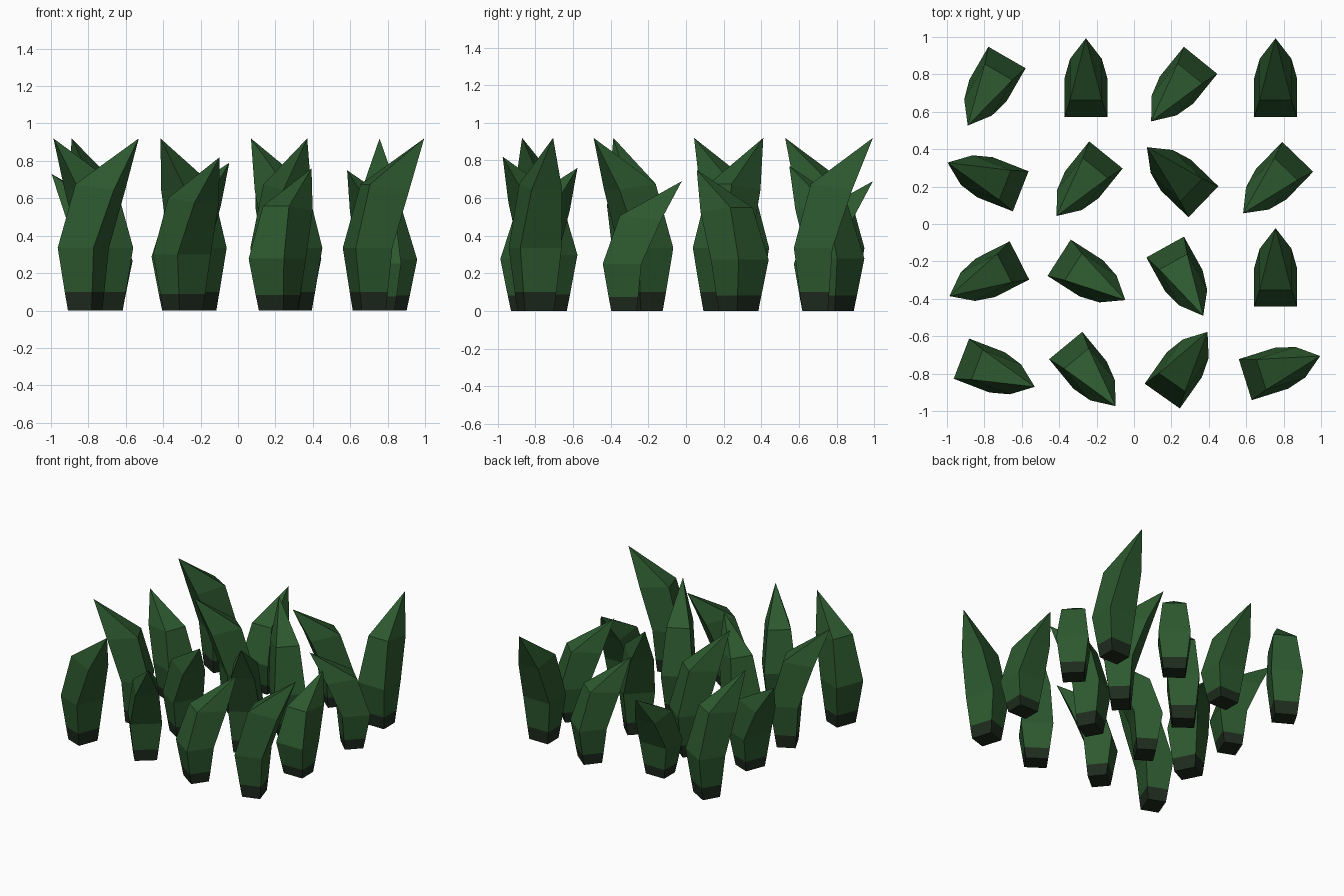
import bpy, bmesh, math

if "Cube" in bpy.data.objects:
    bpy.data.objects.remove(bpy.data.objects["Cube"])

TALL = 0.92   # full blade height
PIVOT = 0.17  # distance from the back bulge to the blade's turning point


def material(name, rgb):
    m = bpy.data.materials.new(name)
    m.diffuse_color = (*rgb, 1)
    m.use_nodes = True
    m.node_tree.nodes["Principled BSDF"].inputs["Base Color"].default_value = m.diffuse_color
    return m


leaf_green = material("leaf green", (0.026, 0.100, 0.028))
root_dark = material("dark root green", (0.013, 0.024, 0.013))

# Blade sections: back u, back z, inner u, inner z, half width
SECTIONS = [
    (0.045, 0.00, 0.180, 0.00, 0.080),
    (0.031, 0.10, 0.188, 0.10, 0.091),
    (0.000, 0.335, 0.205, 0.335, 0.115),
    (0.090, 0.675, 0.310, 0.645, 0.085),
]
TIP = (0.42, TALL)


def blade_mesh():
    bm = bmesh.new()
    rings = []
    for ub, zb, ui, zi, w in SECTIONS:
        corners = [(ub, -w, zb), (ui, -w, zi), (ui, w, zi), (ub, w, zb)]
        rings.append([bm.verts.new((u - PIVOT, v, z)) for u, v, z in corners])
    bm.faces.new(rings[0][::-1])
    for lo, hi in zip(rings, rings[1:]):
        for i in range(4):
            j = (i + 1) % 4
            bm.faces.new((lo[i], lo[j], hi[j], hi[i]))
    tip = bm.verts.new((TIP[0] - PIVOT, 0, TIP[1]))
    for i in range(4):
        bm.faces.new((rings[-1][i], rings[-1][(i + 1) % 4], tip))
    bmesh.ops.recalc_face_normals(bm, faces=bm.faces)
    # dark band at the foot
    for f in bm.faces:
        f.material_index = 1 if f.calc_center_median().z < 0.09 else 0
    me = bpy.data.meshes.new("blade")
    bm.to_mesh(me)
    bm.free()
    me.materials.append(leaf_green)
    me.materials.append(root_dark)
    return me


# 4 x 4 planting grid: (heading in degrees, height) for each blade
COLUMNS = (-0.764, -0.257, 0.249, 0.757)
ROWS = {
    0.743: ((-120, .92), (90, .69), (-129, .77), (90, .92)),
    0.237: ((158.6, .73), (-129, .92), (136, .92), (-134, .75)),
    -0.272: ((-153, .92), (-32.6, .79), (-61, .92), (90, .69)),
    -0.781: ((-21, .92), (-50.5, .82), (54.8, .76), (17.5, .92)),
}

mesh = blade_mesh()
for r, (y, blades) in enumerate(ROWS.items(), 1):
    for c, (x, (heading, height)) in enumerate(zip(COLUMNS, blades), 1):
        ob = bpy.data.objects.new(f"grass_blade_{r}_{c}", mesh)
        ob.location = (x, y, 0)
        ob.rotation_euler.z = math.radians(heading)
        ob.scale.z = height / TALL
        bpy.context.collection.objects.link(ob)
